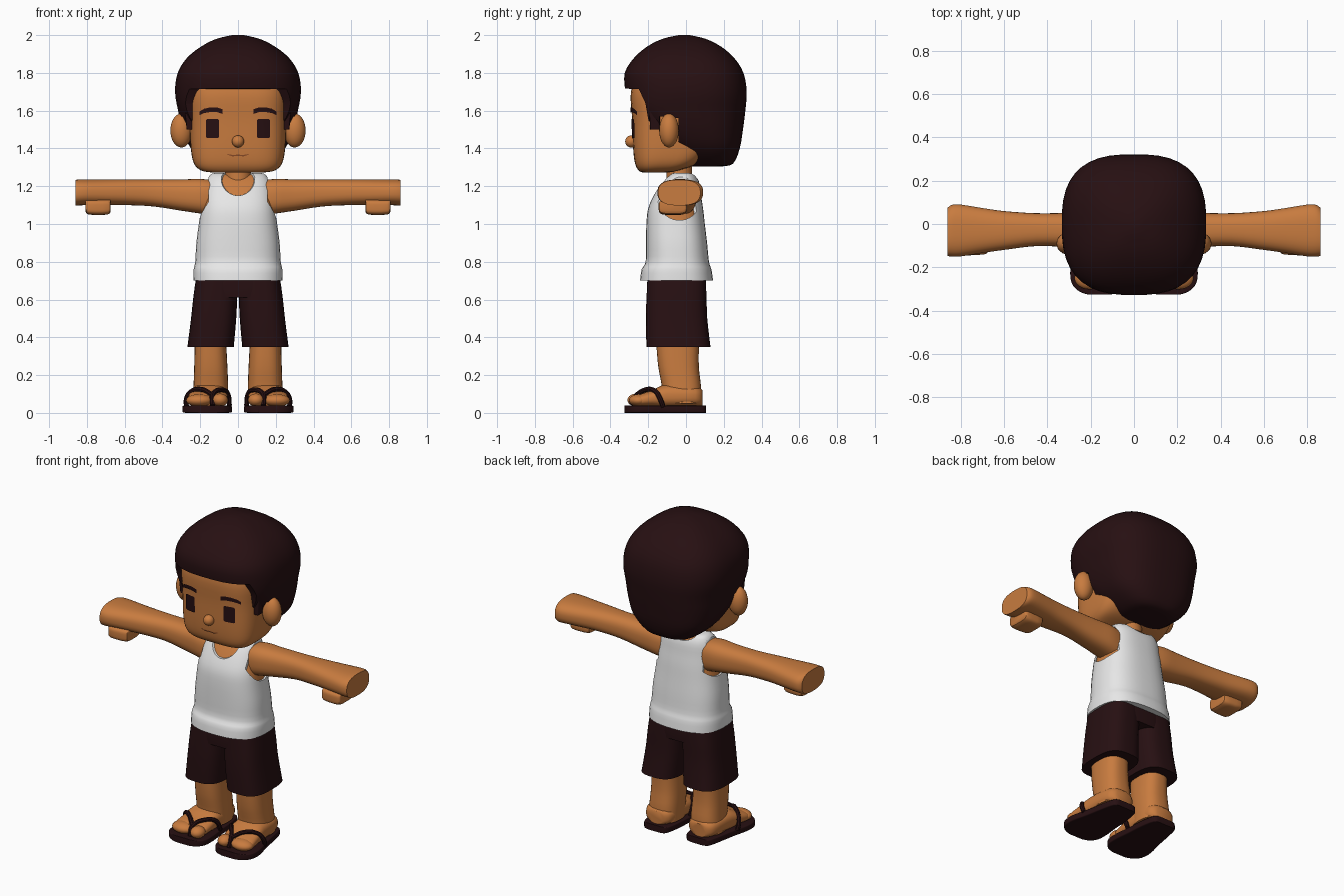
import bpy, bmesh, math
from mathutils import Vector
from mathutils.bvhtree import BVHTree

old = bpy.data.objects.get("Cube")
if old:
    bpy.data.objects.remove(old)


def material(name, rgb, rough=0.8):
    m = bpy.data.materials.new(name)
    m.use_nodes = True
    m.diffuse_color = (*rgb, 1)
    bsdf = m.node_tree.nodes["Principled BSDF"]
    bsdf.inputs["Base Color"].default_value = (*rgb, 1)
    bsdf.inputs["Roughness"].default_value = rough
    return m


SKIN = material("warm brown skin", (0.58, 0.2, 0.05))
DARK = material("dark brown", (0.02, 0.005, 0.006))
WHITE = material("white cloth", (0.8, 0.8, 0.8))
LIP = material("lip brown", (0.25, 0.07, 0.02))


def finish(name, bm, mat, recalc=True):
    if recalc:
        bmesh.ops.recalc_face_normals(bm, faces=bm.faces)
    me = bpy.data.meshes.new(name)
    bm.to_mesh(me)
    bm.free()
    ob = bpy.data.objects.new(name, me)
    bpy.context.collection.objects.link(ob)
    me.materials.append(mat)
    smooth(ob)
    return ob


def smooth(ob):
    bpy.ops.object.select_all(action='DESELECT')
    ob.select_set(True)
    bpy.context.view_layer.objects.active = ob
    bpy.ops.object.shade_smooth_by_angle(angle=math.radians(40))


def refine(rings, steps):
    """Catmull-Rom interpolation between ring parameters."""
    out = []
    for i in range(len(rings) - 1):
        a, b, c, d = (Vector(rings[min(max(i + k, 0), len(rings) - 1)]) for k in (-1, 0, 1, 2))
        for s in range(steps):
            t = s / steps
            out.append(b + (c - a) * (t / 2) + (a * 2 - b * 5 + c * 4 - d) * (t * t / 2)
                       + (b * 3 - a - c * 3 + d) * (t ** 3 / 2))
    return out + [Vector(rings[-1])]


def loft(name, rings, mat, axis="Z", power=2.6, side=1, n=32, steps=3):
    """Rings are (position, centre u, centre v, radius u, radius v) along an axis."""
    bm = bmesh.new()
    loops = []
    for p, cu, cv, ru, rv in refine(rings, steps):
        loop = []
        for k in range(n):
            a = math.tau * (k + 0.5) / n
            c, s = math.cos(a), math.sin(a)
            u = cu + ru * math.copysign(abs(c) ** (2 / power), c)
            v = cv + rv * math.copysign(abs(s) ** (2 / power), s)
            x, y, z = {"X": (p, u, v), "Y": (u, p, v), "Z": (u, v, p)}[axis]
            loop.append(bm.verts.new((x * side, y, z)))
        loops.append(loop)
    for lo, hi in zip(loops, loops[1:]):
        for k in range(n):
            j = (k + 1) % n
            bm.faces.new((lo[k], lo[j], hi[j], hi[k]))
    bm.faces.new(loops[0])
    bm.faces.new(loops[-1])
    return finish(name, bm, mat)


def ball(name, centre, size, mat):
    bm = bmesh.new()
    bmesh.ops.create_uvsphere(bm, u_segments=24, v_segments=14, radius=1)
    bmesh.ops.scale(bm, vec=size, verts=bm.verts)
    bmesh.ops.translate(bm, vec=centre, verts=bm.verts)
    return finish(name, bm, mat)


def bake(ob):
    dg = bpy.context.evaluated_depsgraph_get()
    return bpy.data.meshes.new_from_object(ob.evaluated_get(dg))


def cut(ob, cutters):
    for c in cutters:
        mod = ob.modifiers.new("cut", 'BOOLEAN')
        mod.operation, mod.solver, mod.object = 'DIFFERENCE', 'EXACT', c
    me = bake(ob)
    ob.modifiers.clear()
    ob.data = me
    for c in cutters:
        bpy.data.objects.remove(c)
    smooth(ob)


def prism(name, outline, half):
    """Extrude a y-z outline along x."""
    bm = bmesh.new()
    face = bm.faces.new([bm.verts.new((-half, y, z)) for y, z in outline])
    ext = bmesh.ops.extrude_face_region(bm, geom=[face])["geom"]
    bmesh.ops.translate(bm, vec=(2 * half, 0, 0), verts=[g for g in ext if isinstance(g, bmesh.types.BMVert)])
    return finish(name, bm, DARK)


# Head and neck
head = loft("head", [(1.273, 0, -.16, .14, .07), (1.283, 0, -.145, .195, .105),
                     (1.32, 0, -.105, .233, .165), (1.4, 0, -.075, .25, .205),
                     (1.55, 0, -.05, .257, .235), (1.7, 0, -.04, .26, .252),
                     (1.82, 0, -.03, .22, .22)], SKIN, power=3.6, n=48, steps=4)
loft("neck", [(1.18, 0, -.035, .072, .07), (1.36, 0, -.035, .066, .066)], SKIN, power=2)
ball("nose", (0, -.29, 1.437), (.032, .032, .032), SKIN)

# Hair, opened around the face and ears
hair = loft("hair", [(1.305, 0, .1, .09, .09), (1.32, 0, .11, .16, .14), (1.4, 0, .09, .25, .195),
                     (1.5, 0, .04, .295, .262), (1.6, 0, .003, .318, .312), (1.7, 0, 0, .334, .322),
                     (1.8, 0, -.01, .32, .315), (1.88, 0, -.01, .27, .265), (1.94, 0, -.01, .195, .195),
                     (1.98, 0, -.01, .115, .115), (2.0, 0, -.01, .03, .03)], DARK, power=2.7, n=40)
cut(hair, [prism("face_opening", [(-.5, 1.72), (-.25, 1.715), (-.215, 1.64), (-.19, 1.5), (-.14, 1.5),
                                  (-.14, 1.57), (-.04, 1.56), (-.04, 1.2), (-.5, 1.2)], .5)])

# Painted face details laid on the head
bm = bmesh.new()
bm.from_mesh(head.data)
face_tree = BVHTree.FromBMesh(bm)
bm.free()


def plate(name, columns, mat, side=1):
    """Columns are (x, low z, high z) projected onto the face."""
    bm = bmesh.new()
    rows = []
    for x, lo, hi in columns[::side]:
        col = []
        for k in range(5):
            p = Vector((x * side, -1, lo + (hi - lo) * k / 4))
            hit = face_tree.ray_cast(p, Vector((0, 1, 0)))[0]
            col.append(bm.verts.new(hit - Vector((0, .006, 0))))
        rows.append(col)
    for a, b in zip(rows, rows[1:]):
        for k in range(4):
            bm.faces.new((a[k], b[k], b[k + 1], a[k + 1]))
    return finish(name, bm, mat, recalc=False)


plate("mouth", [(-.055, 1.366, 1.37), (-.03, 1.358, 1.366), (0, 1.36, 1.367),
                (.03, 1.358, 1.366), (.055, 1.366, 1.37)], LIP)

# Tank top over the chest
shirt_rings = [(.7, 0, -.05, .237, .194), (.76, 0, -.05, .235, .185), (.8, 0, -.046, .227, .168),
               (.9, 0, -.05, .221, .162), (1.0, 0, -.055, .208, .155), (1.08, 0, -.055, .198, .146),
               (1.15, 0, -.046, .186, .126), (1.22, 0, -.03, .17, .1), (1.26, 0, -.02, .147, .07),
               (1.27, 0, -.02, .12, .045)]
loft("chest", [(z - .006, cx, cy, rx - .01, ry - .01) for z, cx, cy, rx, ry in shirt_rings[3:]], SKIN)
shirt = loft("tank_top", shirt_rings, WHITE, n=40)
holes = [ball("front_neckline", (0, -.17, 1.275), (.105, .15, .125), WHITE),
         ball("back_neckline", (0, .03, 1.285), (.1, .1, .06), WHITE)]
for side in (1, -1):
    holes.append(loft("armhole", [(.155, -.035, 1.135, .115, .115), (.4, -.035, 1.135, .115, .115)],
                      WHITE, axis="X", power=2, side=side, steps=1))
cut(shirt, holes)

# Hips of the shorts
loft("shorts_hips", [(.61, 0, -.05, .22, .155), (.66, 0, -.05, .226, .157), (.74, 0, -.05, .216, .153)],
     DARK, power=3)


def strap(name, points, side):
    cu = bpy.data.curves.new(name, 'CURVE')
    cu.dimensions = '3D'
    cu.bevel_depth, cu.bevel_resolution, cu.resolution_u, cu.use_fill_caps = .013, 2, 6, True
    sp = cu.splines.new('BEZIER')
    sp.bezier_points.add(len(points) - 1)
    for bp, (x, y, z) in zip(sp.bezier_points, points):
        bp.co = (x * side, y, z)
        bp.handle_left_type = bp.handle_right_type = 'AUTO'
    tmp = bpy.data.objects.new(name + "_path", cu)
    bpy.context.collection.objects.link(tmp)
    bpy.context.view_layer.update()
    bm = bmesh.new()
    bm.from_mesh(bake(tmp))
    bpy.data.objects.remove(tmp)
    finish(name, bm, DARK)


for side, word in ((1, "left_"), (-1, "right_")):
    # Ear, sideburn, eye and brow
    ball(word + "ear", (.3 * side, -.09, 1.495), (.058, .052, .09), SKIN)
    loft(word + "sideburn", [(1.5, .252, -.165, .02, .025), (1.72, .262, -.165, .03, .035)], DARK,
         power=6, side=side)
    plate(word + "eye", [(.1, 1.46, 1.548), (.107, 1.455, 1.555), (.135, 1.455, 1.555),
                         (.163, 1.455, 1.555), (.17, 1.46, 1.548)], DARK, side)
    plate(word + "brow", [(.083, 1.583, 1.608), (.11, 1.592, 1.617), (.15, 1.592, 1.617),
                          (.18, 1.587, 1.61), (.203, 1.577, 1.595)], DARK, side)

    # Arm with a flat-ended fist
    loft(word + "arm", [(.12, -.035, 1.135, .08, .095), (.2, -.032, 1.147, .088, .092),
                        (.3, -.028, 1.153, .08, .083), (.45, -.026, 1.164, .076, .071),
                        (.6, -.03, 1.168, .09, .068), (.7, -.03, 1.168, .104, .068),
                        (.8, -.03, 1.168, .12, .068), (.84, -.031, 1.167, .12, .069),
                        (.86, -.036, 1.166, .112, .068)], SKIN, axis="X", side=side)
    loft(word + "fingers", [(.675, -.07, 1.1, .055, .03), (.69, -.07, 1.09, .07, .04),
                            (.79, -.07, 1.09, .075, .04), (.808, -.07, 1.1, .065, .03)],
         SKIN, axis="X", power=4, side=side)

    # Shorts leg, shin and foot
    loft(word + "shorts_leg", [(.35, .145, -.04, .123, .17), (.5, .129, -.05, .12, .163),
                               (.62, .12, -.05, .116, .159), (.73, .111, -.05, .109, .153)],
         DARK, power=3, side=side)
    loft(word + "leg", [(.05, .148, -.02, .095, .1), (.14, .144, -.024, .092, .104),
                        (.25, .144, -.04, .088, .108), (.4, .146, -.045, .082, .115)],
         SKIN, side=side)
    loft(word + "foot", [(.088, .15, .08, .05, .04), (.05, .15, .088, .09, .055), (-.1, .155, .088, .1, .064),
                         (-.18, .16, .076, .105, .044), (-.24, .165, .066, .105, .034),
                         (-.265, .168, .06, .09, .022)], SKIN, axis="Y", side=side)
    ball(word + "big_toe", (.095 * side, -.262, .068), (.042, .048, .034), SKIN)
    ball(word + "small_toes", (.205 * side, -.25, .066), (.07, .052, .033), SKIN)

    # Sandal sole and straps
    loft(word + "sandal_sole", [(.106, .148, .02, .05, .02), (.09, .148, .02, .08, .02), (0, .15, .02, .1, .02),
                                (-.1, .156, .02, .113, .02), (-.2, .163, .02, .13, .02),
                                (-.27, .163, .02, .126, .02), (-.31, .16, .02, .095, .02),
                                (-.325, .16, .02, .055, .02)], DARK, axis="Y", power=10, side=side)
    strap(word + "inner_strap", [(.045, -.11, .04), (.053, -.14, .1), (.085, -.19, .122),
                                 (.135, -.26, .095), (.135, -.285, .04)], side)
    strap(word + "outer_strap", [(.135, -.26, .095), (.19, -.21, .124), (.25, -.16, .112),
                                 (.274, -.135, .07), (.272, -.12, .03)], side)
